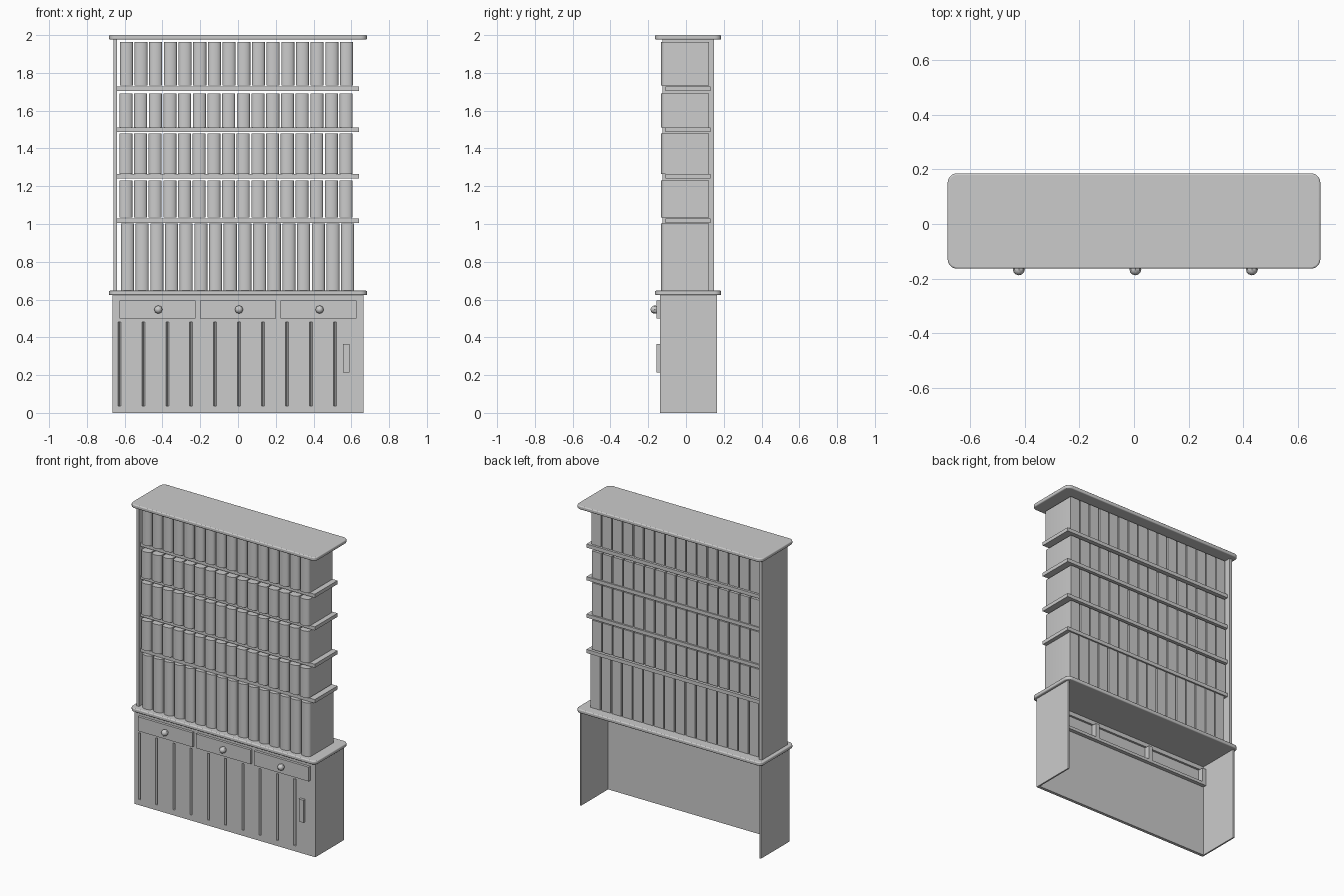
import bpy, bmesh, math
from mathutils import Matrix

if "Cube" in bpy.data.objects:
    bpy.data.objects.remove(bpy.data.objects["Cube"])


def finish(name, bm, smooth=False):
    bmesh.ops.recalc_face_normals(bm, faces=bm.faces)
    me = bpy.data.meshes.new(name)
    bm.to_mesh(me)
    bm.free()
    ob = bpy.data.objects.new(name, me)
    bpy.context.collection.objects.link(ob)
    if smooth:
        bpy.ops.object.select_all(action='DESELECT')
        ob.select_set(True)
        bpy.context.view_layer.objects.active = ob
        bpy.ops.object.shade_smooth_by_angle(angle=math.radians(35))
    return ob


def box(name, x0, x1, y0, y1, z0, z1):
    bm = bmesh.new()
    m = Matrix.LocRotScale(((x0 + x1) / 2, (y0 + y1) / 2, (z0 + z1) / 2), None,
                           (x1 - x0, y1 - y0, z1 - z0))
    bmesh.ops.create_cube(bm, size=1, matrix=m)
    return finish(name, bm)


def prism(bm, pts, z0, z1):
    # extrude an xy outline from z0 up to z1
    lo = [bm.verts.new((x, y, z0)) for x, y in pts]
    hi = [bm.verts.new((x, y, z1)) for x, y in pts]
    bm.faces.new(lo[::-1])
    bm.faces.new(hi)
    for i in range(len(pts)):
        j = (i + 1) % len(pts)
        bm.faces.new((lo[i], lo[j], hi[j], hi[i]))


def rounded_board(name, z0, z1, hx=0.683, y0=-0.164, y1=0.186, r=0.035):
    pts = []
    for k, (cx, cy) in enumerate([(hx - r, y1 - r), (r - hx, y1 - r),
                                  (r - hx, y0 + r), (hx - r, y0 + r)]):
        for i in range(7):
            a = math.radians(90 * k + 15 * i)
            pts.append((cx + r * math.cos(a), cy + r * math.sin(a)))
    bm = bmesh.new()
    prism(bm, pts, z0, z1)
    ob = finish(name, bm, True)
    bev = ob.modifiers.new("soft_edge", 'BEVEL')
    bev.width = 0.006
    bev.segments = 3
    bev.limit_method = 'ANGLE'
    bev.angle_limit = math.radians(60)


# Top board and counter
rounded_board("top_board", 1.976, 2.0)
rounded_board("counter", 0.623, 0.647)

# Lower cabinet: open back and bottom
FY = -0.138
for side, s in (("left", -1), ("right", 1)):
    xs = sorted((s * 0.665, s * 0.655))
    box("cabinet_side_" + side, *xs, FY, 0.164, 0, 0.625)
panel = box("cabinet_front", -0.655, 0.655, FY, FY + 0.02, 0, 0.5)
box("drawer_rail_lower", -0.655, 0.655, FY + 0.02, FY + 0.045, 0.48, 0.5)
box("drawer_rail_upper", -0.655, 0.655, FY, FY + 0.02, 0.595, 0.625)
for i, (a, b) in enumerate([(-0.655, -0.627), (-0.225, -0.2),
                            (0.2, 0.225), (0.627, 0.655)]):
    box(f"drawer_divider_{i}", a, b, FY, FY + 0.045, 0.5, 0.595)

# V grooves between the front planks
bm = bmesh.new()
for i in range(10):
    x = -0.628 + 0.1268 * i
    prism(bm, [(x - 0.009, FY - 0.002), (x + 0.009, FY - 0.002), (x, FY + 0.014)],
          0.037, 0.48)
cutter = finish("groove_cutter", bm)
cutter.hide_render = True
cutter.hide_viewport = True
cut = panel.modifiers.new("grooves", 'BOOLEAN')
cut.operation = 'DIFFERENCE'
cut.solver = 'EXACT'
cut.object = cutter

# Drawer fronts with knobs
for i in range(3):
    c = (i - 1) * 0.427
    box(f"drawer_front_{i}", c - 0.201, c + 0.201, -0.155, FY + 0.006, 0.5, 0.595)
    bm = bmesh.new()
    m = Matrix.Translation((c + 0.005, -0.166, 0.547)) @ Matrix.Rotation(math.pi / 2, 4, 'X')
    bmesh.ops.create_uvsphere(bm, u_segments=8, v_segments=6, radius=0.022, matrix=m)
    finish(f"drawer_knob_{i}", bm, True)

# Door handle
box("door_handle", 0.556, 0.59, -0.155, FY, 0.215, 0.365)

# Upper unit: single side panel and shelves
box("upper_side_left", -0.66, -0.64, -0.125, 0.147, 0.64, 1.98)
for i, z in enumerate((1.005, 1.24, 1.488, 1.705)):
    box(f"shelf_{i}", -0.64, 0.64, -0.108, 0.13, z, z + 0.024)


# Rows of books with rounded spines
def book_row(name, x0, z0, z1, n=16, step=0.0777, w=0.069):
    bm = bmesh.new()
    for i in range(n):
        c = x0 + i * step
        pts = [(c + w / 2, 0.122), (c - w / 2, 0.122)]
        for k in range(11):
            a = math.pi * (1 - k / 10)
            pts.append((c + w / 2 * math.cos(a), -0.112 - 0.02 * math.sin(a)))
        prism(bm, pts, z0, z1)
    finish(name, bm, True)


for i, row in enumerate([(-0.585, 0.646, 1.003), (-0.594, 1.035, 1.23),
                         (-0.594, 1.266, 1.478), (-0.593, 1.512, 1.69),
                         (-0.591, 1.733, 1.963)]):
    book_row(f"book_row_{i}", *row)
